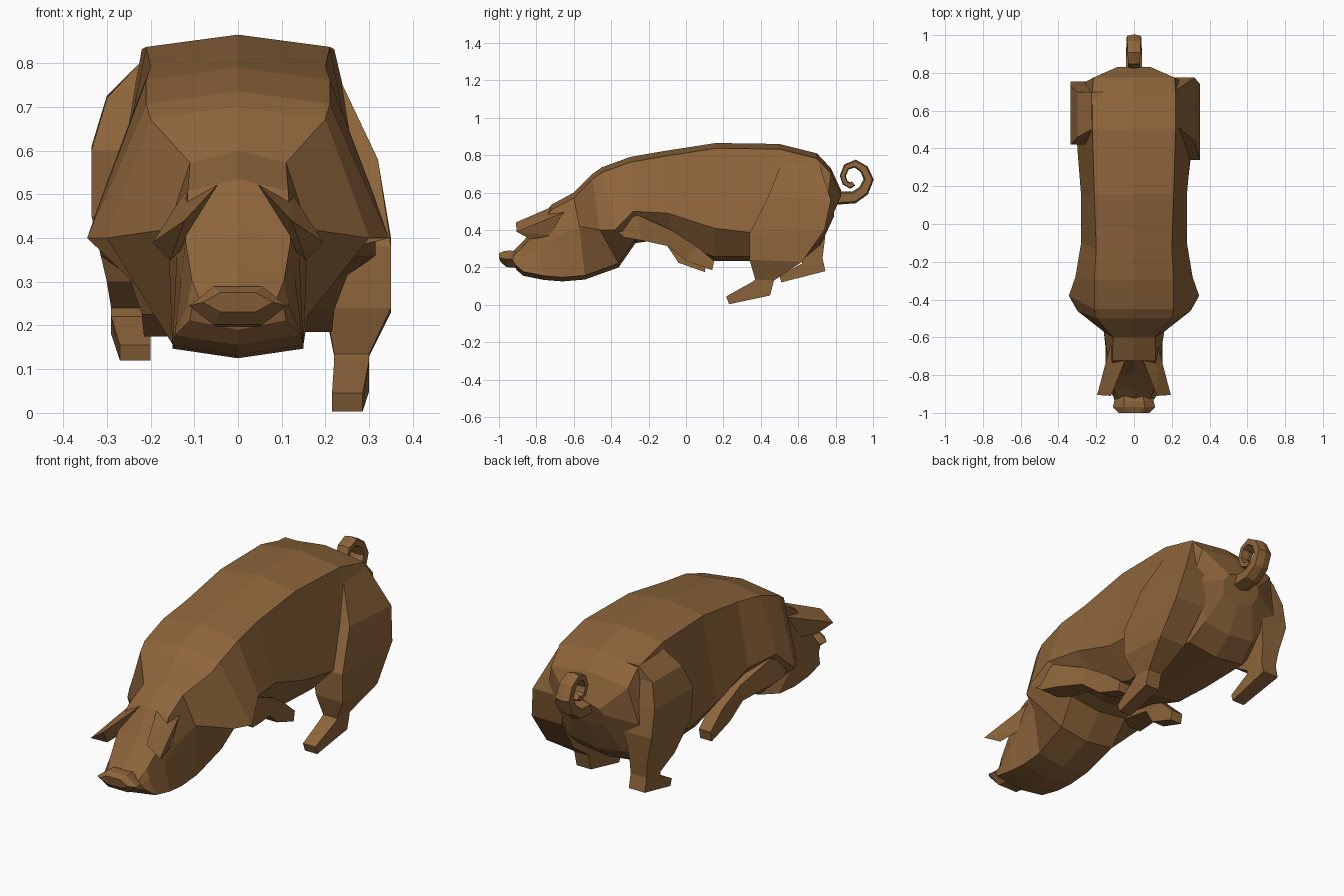
import bpy, bmesh, math
from mathutils import Vector
from mathutils.bvhtree import BVHTree

if "Cube" in bpy.data.objects:
    bpy.data.objects.remove(bpy.data.objects["Cube"])

brown = bpy.data.materials.new("brown hide")
brown.diffuse_color = (0.27, 0.13, 0.043, 1)
brown.use_nodes = True
brown.node_tree.nodes["Principled BSDF"].inputs["Base Color"].default_value = brown.diffuse_color
body_tree = None


def buried(co):
    loc, normal, _, _ = body_tree.find_nearest(co)
    return (co - loc).dot(normal) < 0


def finish(name, bm):
    """Make the object, dropping faces that lie wholly inside the body."""
    bmesh.ops.recalc_face_normals(bm, faces=bm.faces)
    if body_tree:
        hidden = [f for f in bm.faces if buried(f.calc_center_median())
                  and all(buried(v.co) for v in f.verts)]
        bmesh.ops.delete(bm, geom=hidden, context='FACES')
    me = bpy.data.meshes.new(name)
    bm.to_mesh(me)
    bm.free()
    me.materials.append(brown)
    ob = bpy.data.objects.new(name, me)
    bpy.context.collection.objects.link(ob)
    return ob


def loft(name, rings):
    """Skin a list of equal-length point rings and cap both ends."""
    bm = bmesh.new()
    vs = [[bm.verts.new(p) for p in r] for r in rings]
    n = len(rings[0])
    for a, b in zip(vs, vs[1:]):
        for i in range(n):
            j = (i + 1) % n
            bm.faces.new((a[i], a[j], b[j], b[i]))
    bm.faces.new(vs[0])
    bm.faces.new(vs[-1])
    return finish(name, bm)


def hull(name, pts):
    bm = bmesh.new()
    for p in pts:
        bm.verts.new(p)
    res = bmesh.ops.convex_hull(bm, input=bm.verts)
    junk = [v for v in res["geom_interior"] if isinstance(v, bmesh.types.BMVert)]
    bmesh.ops.delete(bm, geom=junk, context='VERTS')
    return finish(name, bm)


def leg(name, side, sections):
    """Section: front y, z, back y, z, inner x, outer x."""
    loft(name, [[(side * xi, yf, zf), (side * xo, yf, zf),
                 (side * xo, yb, zb), (side * xi, yb, zb)]
                for yf, zf, yb, zb, xi, xo in sections])


# Head and body: y, z, half width for the top, flank and belly of each section
stations = [
    (-.93, .28, .085, -.93, .24, .105, -.91, .19, .11),
    (-.88, .33, .105, -.875, .25, .115, -.87, .155, .145),
    (-.80, .42, .12, -.78, .31, .13, -.76, .133, .15),
    (-.72, .535, .115, -.70, .36, .14, -.66, .125, .15),
    (-.60, .60, .11, -.57, .42, .16, -.54, .135, .15),
    (-.50, .70, .20, -.46, .40, .30, -.36, .20, .16),
    (-.45, .735, .21, -.38, .40, .345, -.27, .33, .17),
    (-.30, .79, .21, -.28, .50, .31, -.20, .34, .17),
    (-.13, .82, .20, -.10, .49, .28, -.05, .31, .17),
    (.16, .865, .21, .15, .41, .28, .15, .235, .16),
    (.50, .86, .22, .40, .38, .30, .34, .235, .17),
    (.70, .81, .22, .62, .45, .31, .62, .24, .17),
    (.775, .73, .215, .75, .52, .26, .72, .32, .15),
    (.83, .61, .09, .81, .55, .11, .79, .47, .09),
]
rings = []
for yt, zt, wt, ym, zm, wm, yb, zb, wb in stations:
    rings.append([(0, yt, zt), (wt, yt, zt - .028), (wm, ym, zm), (wb, yb, zb + .022),
                  (0, yb, zb), (-wb, yb, zb + .022), (-wm, ym, zm), (-wt, yt, zt - .028)])
body = loft("body", rings)
solid = bmesh.new()
solid.from_mesh(body.data)
body_tree = BVHTree.FromBMesh(solid)
solid.free()

# Flared snout, its lower half leaning back towards the jaw
loft("snout", [[(rx * math.cos(a), y + lean * max(0, -math.sin(a)), z + rz * math.sin(a))
                for a in (i * math.tau / 6 for i in range(6))]
               for y, z, rx, rz, lean in ((-.90, .24, .095, .05, 0), (-.94, .245, .105, .052, 0),
                                          (-.97, .245, .112, .05, .01), (-1.0, .253, .08, .026, .01))])

# Ears pointing forward and drooping outward
for side, word in ((1, "right"), (-1, "left")):
    hull(word + "_ear", [(side * x, y, z) for x, y, z in (
        (.03, -.68, .54), (.125, -.64, .50), (.13, -.72, .37), (.145, -.73, .45),
        (.122, -.91, .44), (.195, -.905, .39), (.155, -.83, .35), (.122, -.86, .425))])

# Hind legs: right one reaches forward, left one is drawn back
leg("right_hind_leg", 1, [
    (.52, .78, .71, .76, .15, .225), (.44, .58, .775, .56, .15, .32),
    (.34, .38, .74, .40, .18, .35), (.34, .24, .62, .23, .20, .35),
    (.37, .135, .47, .13, .22, .30), (.35, .12, .45, .05, .22, .30),
    (.215, .045, .23, .003, .215, .285)])
leg("left_hind_leg", -1, [
    (.50, .80, .70, .79, .15, .225), (.46, .72, .70, .725, .15, .30),
    (.42, .60, .73, .61, .15, .335), (.44, .45, .755, .47, .18, .335),
    (.52, .30, .74, .33, .20, .30), (.62, .24, .73, .25, .20, .29),
    (.62, .22, .745, .18, .20, .29), (.50, .155, .51, .12, .20, .27)])

# Front legs folded back under the chest
for side, word, dy, dz in ((1, "right", 0, 0), (-1, "left", -.04, -.01)):
    leg(word + "_front_leg", side, [
        (-.40, .42, -.33, .36, .16, .315), (-.26, .48, -.24, .345, .17, .295),
        (-.08, .40, -.10, .315, .16, .25), (.06 + dy, .31, .0 + dy, .235 + dz, .15, .22),
        (.15 + dy, .235 + dz, .14 + dy, .185 + dz, .15, .215)])

# Curled tail: tapering six-sided tube along a spiral
path = [(.79, .57), (.90, .575), (.95, .61), (.977, .67), (.952, .725), (.905, .755),
        (.858, .737), (.838, .69), (.851, .652), (.88, .637), (.895, .65)]
tail = []
for i, (y, z) in enumerate(path):
    a, b = path[max(i - 1, 0)], path[min(i + 1, len(path) - 1)]
    d = Vector((b[0] - a[0], b[1] - a[1])).normalized()
    t = i / (len(path) - 1)
    r, w = .036 - .02 * min(1, t * 1.5), .044 - .02 * t
    tail.append([(sx * w, y - d.y * s * r, z + d.x * s * r)
                 for sx, s in ((-1, -.7), (0, -1), (1, -.7), (1, .7), (0, 1), (-1, .7))])
loft("tail", tail)
